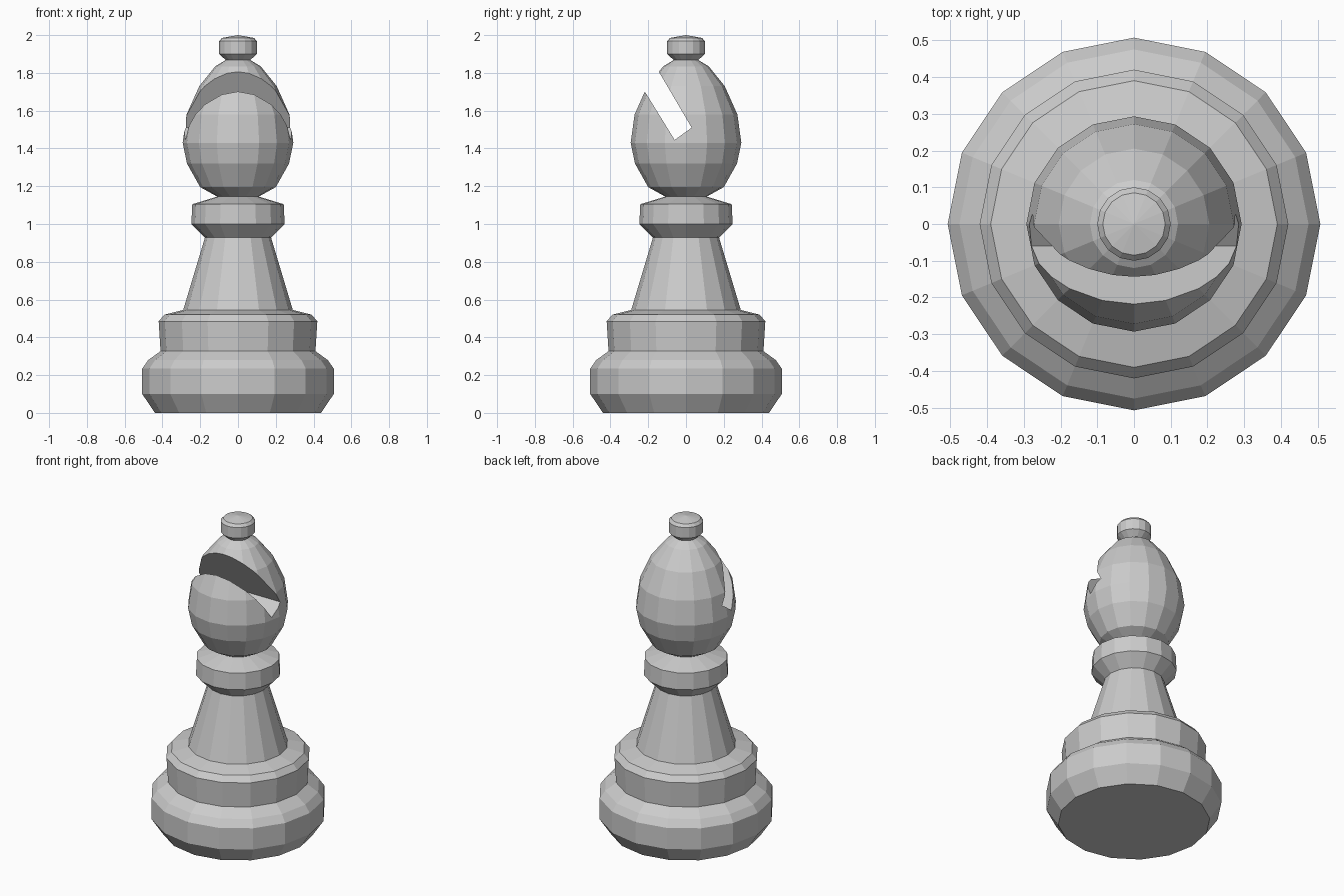
import bpy, bmesh
from math import sin, cos, pi

if "Cube" in bpy.data.objects:
    bpy.data.objects.remove(bpy.data.objects["Cube"])

SIDES = 16


def finish(bm, name):
    bmesh.ops.recalc_face_normals(bm, faces=bm.faces[:])
    me = bpy.data.meshes.new(name)
    bm.to_mesh(me)
    bm.free()
    ob = bpy.data.objects.new(name, me)
    bpy.context.collection.objects.link(ob)
    return ob


def lathe(name, profile, tip):
    """Closed faceted turning of (radius, z) points, ending in a tip on the axis."""
    bm = bmesh.new()
    rings = [[bm.verts.new((r * cos(2 * pi * i / SIDES), r * sin(2 * pi * i / SIDES), z))
              for i in range(SIDES)] for r, z in profile]
    bm.faces.new(rings[0])
    for a, b in zip(rings, rings[1:]):
        for i in range(SIDES):
            j = (i + 1) % SIDES
            bm.faces.new((a[i], a[j], b[j], b[i]))
    top = bm.verts.new((0, 0, tip))
    for i in range(SIDES):
        bm.faces.new((rings[-1][i], rings[-1][(i + 1) % SIDES], top))
    return finish(bm, name)


def prism(name, outline, half_width):
    """Extrude a (y, z) outline along x."""
    bm = bmesh.new()
    face = bm.faces.new([bm.verts.new((-half_width, y, z)) for y, z in outline])
    new = bmesh.ops.extrude_face_region(bm, geom=[face])["geom"]
    bmesh.ops.translate(bm, vec=(2 * half_width, 0, 0),
                        verts=[v for v in new if isinstance(v, bmesh.types.BMVert)])
    return finish(bm, name)


# Profile sections from the floor up
base = [(.44, 0), (.507, .10), (.507, .235), (.475, .28), (.41, .327)]
tier = [(.42, .485), (.39, .52), (.29, .545)]
stem = [(.175, .928)]
collar = [(.247, 1.0), (.242, 1.105), (.11, 1.145)]
head = [(.20, 1.195), (.27, 1.32), (.293, 1.43), (.272, 1.58), (.205, 1.73), (.12, 1.835)]
finial = [(.065, 1.868), (.10, 1.90), (.10, 1.968), (.085, 1.985)]
body = lathe("turned_piece", base + tier + stem + collar + head + finial, 2.0)

# Slanted slot through the head
slot = prism("slot_cutter", [(-.06, 1.445), (.03, 1.51), (-.275, 2.03), (-.39, 1.98)], .5)
slot.hide_render = True
mod = body.modifiers.new("slot", "BOOLEAN")
mod.operation = "DIFFERENCE"
mod.solver = "EXACT"
mod.object = slot
bpy.context.view_layer.objects.active = body
bpy.ops.object.modifier_apply(modifier=mod.name)
bpy.data.objects.remove(slot)
